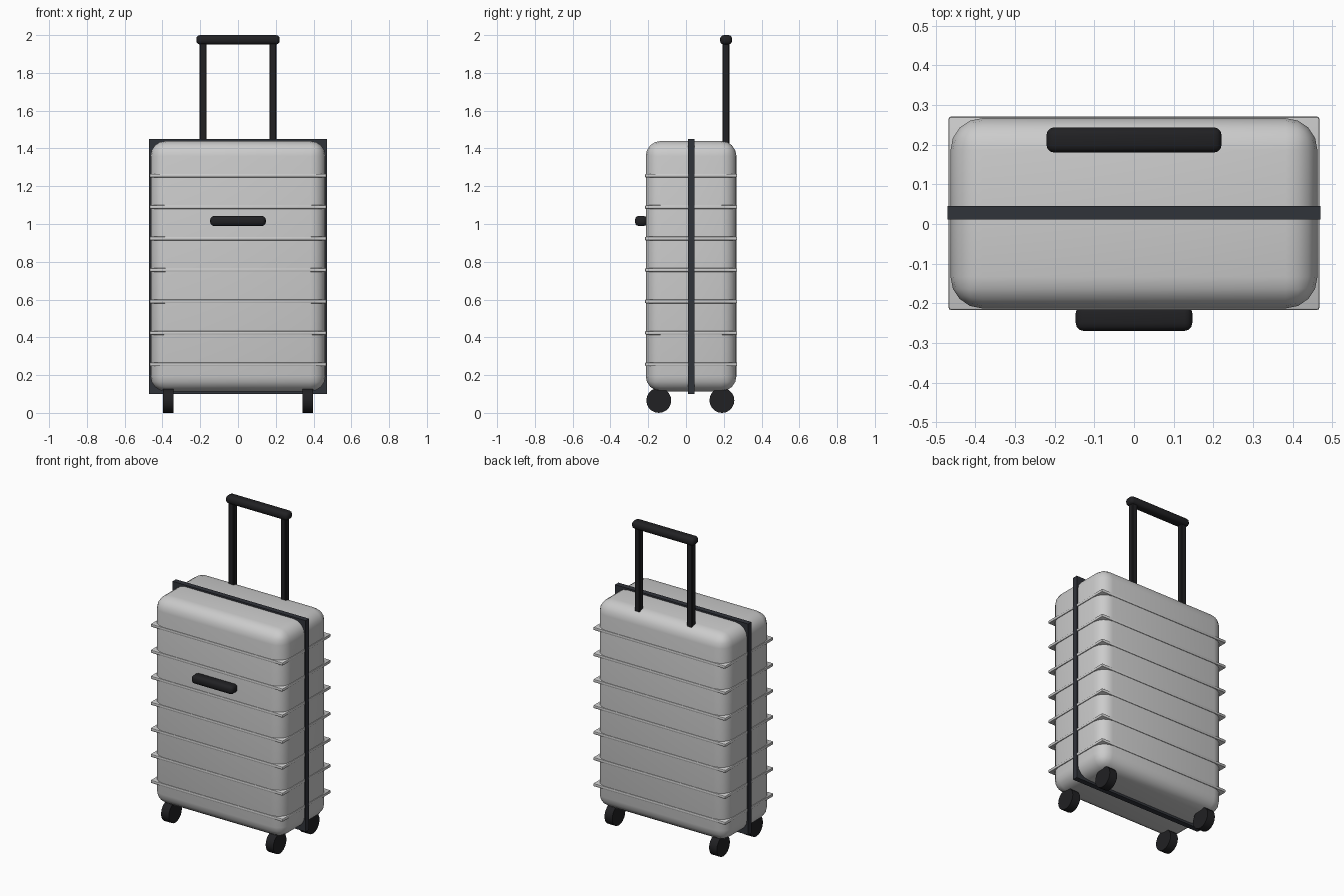
import bpy
import math

if "Cube" in bpy.data.objects:
    bpy.data.objects.remove(bpy.data.objects["Cube"])

CY = 0.027  # depth centre of the shell


def material(name, rgb):
    m = bpy.data.materials.new(name)
    m.diffuse_color = (*rgb, 1)
    m.use_nodes = True
    m.node_tree.nodes["Principled BSDF"].inputs["Base Color"].default_value = m.diffuse_color
    return m


black = material("black_plastic", (0.015, 0.015, 0.017))
dark = material("dark_trim", (0.03, 0.033, 0.042))


def finish(ob, name, mat):
    ob.name = name
    if mat:
        ob.data.materials.append(mat)
    bpy.ops.object.shade_smooth_by_angle(angle=math.radians(35))
    return ob


def box(name, centre, size, bevel=0, segments=3, mat=None):
    bpy.ops.mesh.primitive_cube_add(size=1, location=centre)
    ob = bpy.context.object
    ob.scale = size
    bpy.ops.object.transform_apply(location=False, rotation=False, scale=True)
    if bevel:
        mod = ob.modifiers.new("bevel", "BEVEL")
        mod.width = bevel
        mod.segments = segments
        bpy.ops.object.modifier_apply(modifier=mod.name)
    return finish(ob, name, mat)


# Rounded shell
box("shell", (0, CY, 0.777), (0.926, 0.48, 1.325), 0.08, 4)

# Horizontal ribs with square corners
for i in range(7):
    box(f"rib_{i + 1}", (0, CY, 0.257 + i * 0.1665), (0.936, 0.488, 0.02), 0.006, 2)

# Seam band around the middle
box("seam_band", (0, CY + 0.001, 0.775), (0.942, 0.034, 1.35), mat=dark)

# Carry handle on the front
box("carry_handle", (0, -0.237, 1.016), (0.294, 0.066, 0.053), 0.02, 3, black)

# Pull handle: two poles and a grip
for side, s in (("left", -1), ("right", 1)):
    box(f"pole_{side}", (s * 0.185, 0.211, 1.665), (0.037, 0.037, 0.61), 0.004, 1, black)
box("pull_grip", (0, 0.212, 1.975), (0.442, 0.064, 0.05), 0.02, 3, black)

# Four wheels
for fb, y in (("front", -0.167), ("back", 0.167)):
    for side, s in (("left", -1), ("right", 1)):
        bpy.ops.mesh.primitive_cylinder_add(
            vertices=20, radius=0.066, depth=0.055,
            location=(s * 0.37, CY - 0.004 + y, 0.066),
            rotation=(0, math.pi / 2, 0))
        finish(bpy.context.object, f"wheel_{fb}_{side}", black)
